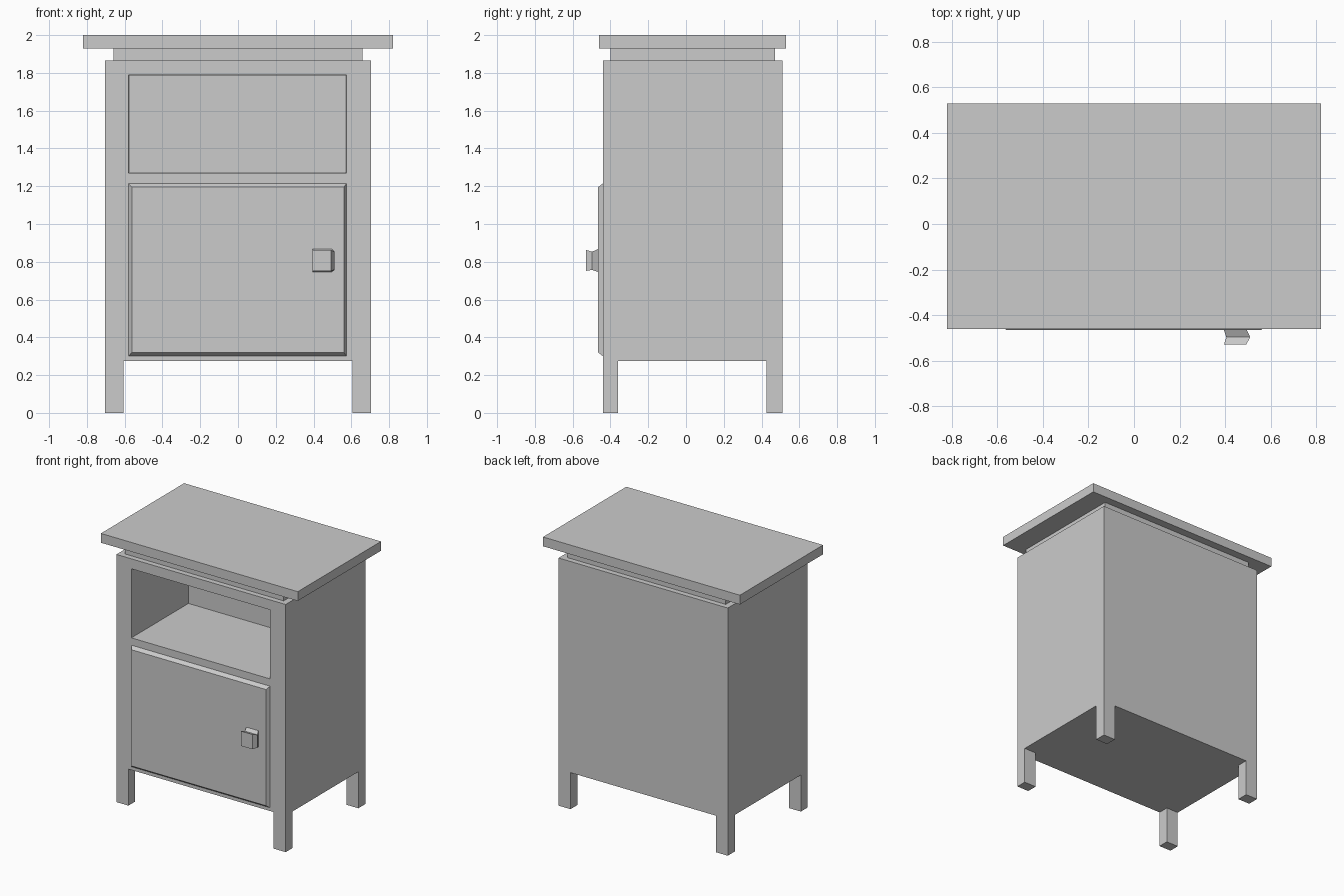
import bpy
import bmesh

default_cube = bpy.data.objects.get("Cube")
if default_cube:
    bpy.data.objects.remove(default_cube, do_unlink=True)

# One flat finish for the whole cabinet
GREY = (0.6, 0.6, 0.6, 1.0)
paint = bpy.data.materials.new("light_grey")
paint.use_nodes = True
paint.diffuse_color = GREY
paint.node_tree.nodes["Principled BSDF"].inputs["Base Color"].default_value = GREY


def loft(name, sections):
    """Join rectangles (y, x0, x1, z0, z1) in order and cap both ends."""
    bm = bmesh.new()
    rings = []
    for y, x0, x1, z0, z1 in sections:
        corners = ((x0, z0), (x1, z0), (x1, z1), (x0, z1))
        rings.append([bm.verts.new((x, y, z)) for x, z in corners])
    for a, b in zip(rings, rings[1:]):
        for i in range(4):
            j = (i + 1) % 4
            bm.faces.new((a[i], a[j], b[j], b[i]))
    bm.faces.new(rings[0])
    bm.faces.new(rings[-1])
    bmesh.ops.recalc_face_normals(bm, faces=bm.faces)
    mesh = bpy.data.meshes.new(name)
    bm.to_mesh(mesh)
    bm.free()
    mesh.materials.append(paint)
    obj = bpy.data.objects.new(name, mesh)
    bpy.context.collection.objects.link(obj)
    return obj


def box(name, x0, x1, y0, y1, z0, z1):
    return loft(name, [(y0, x0, x1, z0, z1), (y1, x0, x1, z0, z1)])


HALF, FRONT, BACK = 0.705, -0.44, 0.51
BASE, TOP = 0.275, 1.865

# Cabinet body, folded inward at the front to form the open shelf
loft("cabinet_body", [
    (BACK, -HALF, HALF, BASE, TOP),
    (FRONT, -HALF, HALF, BASE, TOP),
    (FRONT, -0.58, 0.575, 1.27, 1.79),
    (0.23, -0.574, 0.569, 1.275, 1.785),
])

# Recessed neck and overhanging top
box("neck", -0.66, 0.66, -0.40, 0.47, TOP, 1.93)
box("table_top", -0.82, 0.82, -0.46, 0.53, 1.93, 2.0)

# Four square legs flush with the body corners
for side, x0, x1 in (("left", 0.605, HALF), ("right", -HALF, -0.605)):
    box("front_leg_" + side, x0, x1, FRONT, -0.36, 0, BASE)
    box("back_leg_" + side, x0, x1, 0.425, BACK, 0, BASE)

# Door with chamfered edges
loft("door", [
    (FRONT, -0.58, 0.575, 0.30, 1.215),
    (-0.465, -0.562, 0.56, 0.32, 1.195),
])

# Waisted door knob
loft("door_knob", [
    (-0.465, 0.395, 0.495, 0.746, 0.868),
    (-0.497, 0.405, 0.51, 0.757, 0.853),
    (-0.53, 0.395, 0.492, 0.752, 0.863),
])
